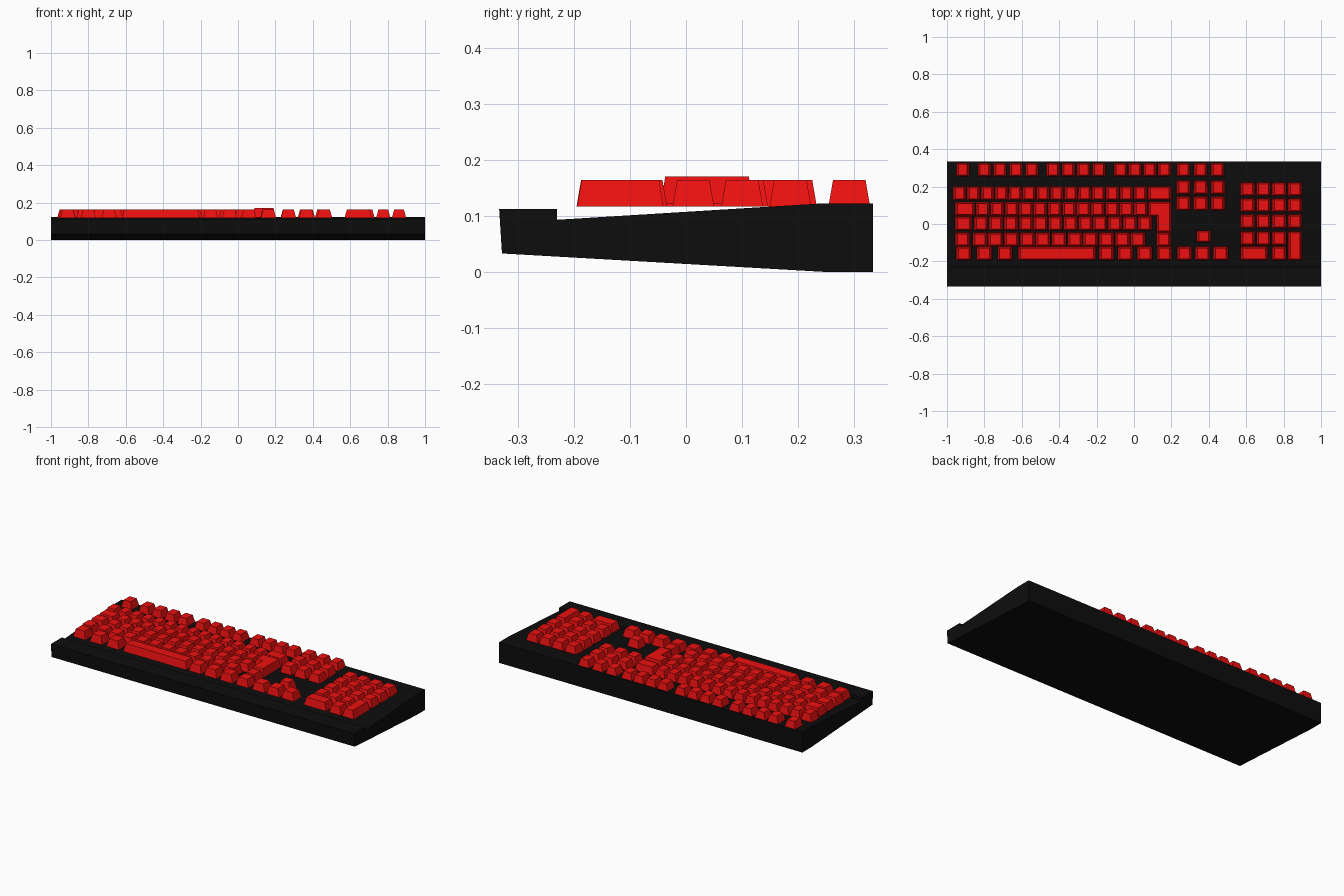
import bpy, bmesh

if "Cube" in bpy.data.objects:
    bpy.data.objects.remove(bpy.data.objects["Cube"])


def material(name, rgb):
    m = bpy.data.materials.new(name)
    m.diffuse_color = (*rgb, 1)
    m.use_nodes = True
    m.node_tree.nodes["Principled BSDF"].inputs["Base Color"].default_value = m.diffuse_color
    return m


BLACK = material("black_plastic", (0.004, 0.004, 0.004))
RED = material("red_plastic", (0.85, 0.005, 0.005))


def finish(name, bm, mat):
    bmesh.ops.recalc_face_normals(bm, faces=bm.faces)
    me = bpy.data.meshes.new(name)
    bm.to_mesh(me)
    bm.free()
    me.materials.append(mat)
    ob = bpy.data.objects.new(name, me)
    bpy.context.collection.objects.link(ob)


def loft(bm, low, high):
    """Closed solid between two matching outlines."""
    a = [bm.verts.new(p) for p in low]
    b = [bm.verts.new(p) for p in high]
    bm.faces.new(a)
    bm.faces.new(b)
    n = len(a)
    for i in range(n):
        j = (i + 1) % n
        bm.faces.new((a[i], a[j], b[j], b[i]))


Z0, Z1 = 0.117, 0.164      # underside and top of the keycaps
TX, TY = 0.013, 0.008      # taper of the keycaps


def key(bm, x, y, w=0.072, d=0.074):
    def ring(hx, hy, z):
        return [(x + sx * hx, y + sy * hy, z)
                for sx, sy in ((-1, -1), (1, -1), (1, 1), (-1, 1))]
    loft(bm, ring(w / 2, d / 2, Z0), ring(w / 2 - TX, d / 2 - TY, Z1))


def run(first, last, n):
    """n evenly spaced key centres."""
    return [first + (last - first) * i / max(n - 1, 1) for i in range(n)]


def key_row(name, y, centres, w=0.072, wide=(), d=0.074):
    bm = bmesh.new()
    for x in centres:
        key(bm, x, y, w, d)
    for x, ww in wide:
        key(bm, x, y, ww, d)
    finish(name, bm, RED)


# Case: wedge profile with raised front rest
profile = [(-0.333, 0.112), (-0.23, 0.112), (-0.23, 0.093), (0.24, 0.122),
           (0.333, 0.122), (0.333, 0), (0.25, 0), (-0.328, 0.033)]
bm = bmesh.new()
loft(bm, [(-1, y, z) for y, z in profile], [(1, y, z) for y, z in profile])
finish("case", bm, BLACK)

# Main typing block, back to front
key_row("function_row", 0.291,
        [-0.915] + run(-0.80, -0.546, 4) + run(-0.433, -0.187, 4)
        + run(-0.072, 0.163, 4) + run(0.265, 0.447, 3))
key_row("number_row", 0.164, run(-0.932, 0.034, 14), 0.07, [(0.138, 0.125)])
key_row("upper_letter_row", 0.08, run(-0.808, 0.037, 12), 0.073, [(-0.904, 0.108)])
key_row("home_row", 0.002, run(-0.817, 0.058, 12), 0.075, [(-0.912, 0.09)])
key_row("lower_letter_row", -0.083, run(-0.824, 0.022, 11), 0.08,
        [(-0.917, 0.082), (0.16, 0.077)])
key_row("bottom_row", -0.158,
        [-0.91, -0.80, -0.69, -0.147, -0.046, 0.058, 0.163], 0.082,
        [(-0.412, 0.418)])

# L-shaped enter key
outline = [(0.12, -0.045, 1, 1), (0.2, -0.045, -1, 1), (0.2, 0.12, -1, -1),
           (0.078, 0.12, 1, -1), (0.078, 0.04, 1, 1), (0.12, 0.04, 1, 1)]
bm = bmesh.new()
loft(bm, [(x, y, 0.121) for x, y, _, _ in outline],
     [(x + sx * 0.01, y + sy * TY, 0.17) for x, y, sx, sy in outline])
finish("enter_key", bm, RED)

# Navigation keys and arrows
nav = run(0.265, 0.449, 3)
key_row("navigation_row_back", 0.196, nav, 0.076)
key_row("navigation_row_front", 0.109, nav, 0.076)
key_row("arrow_up", -0.067, [0.373], 0.078, d=0.066)
key_row("arrow_row", -0.158, run(0.27, 0.463, 3), 0.082)

# Number pad
pad = run(0.608, 0.861, 4)
for i, y in enumerate((0.186, 0.1, 0.013)):
    key_row(f"number_pad_row_{i + 1}", y, pad, 0.077)
key_row("number_pad_row_4", -0.077, pad[:3], 0.077)
key_row("number_pad_row_5", -0.158, [pad[2]], 0.077, [(0.643, 0.147)])
key_row("number_pad_enter", -0.117, [pad[3]], 0.077, d=0.154)
